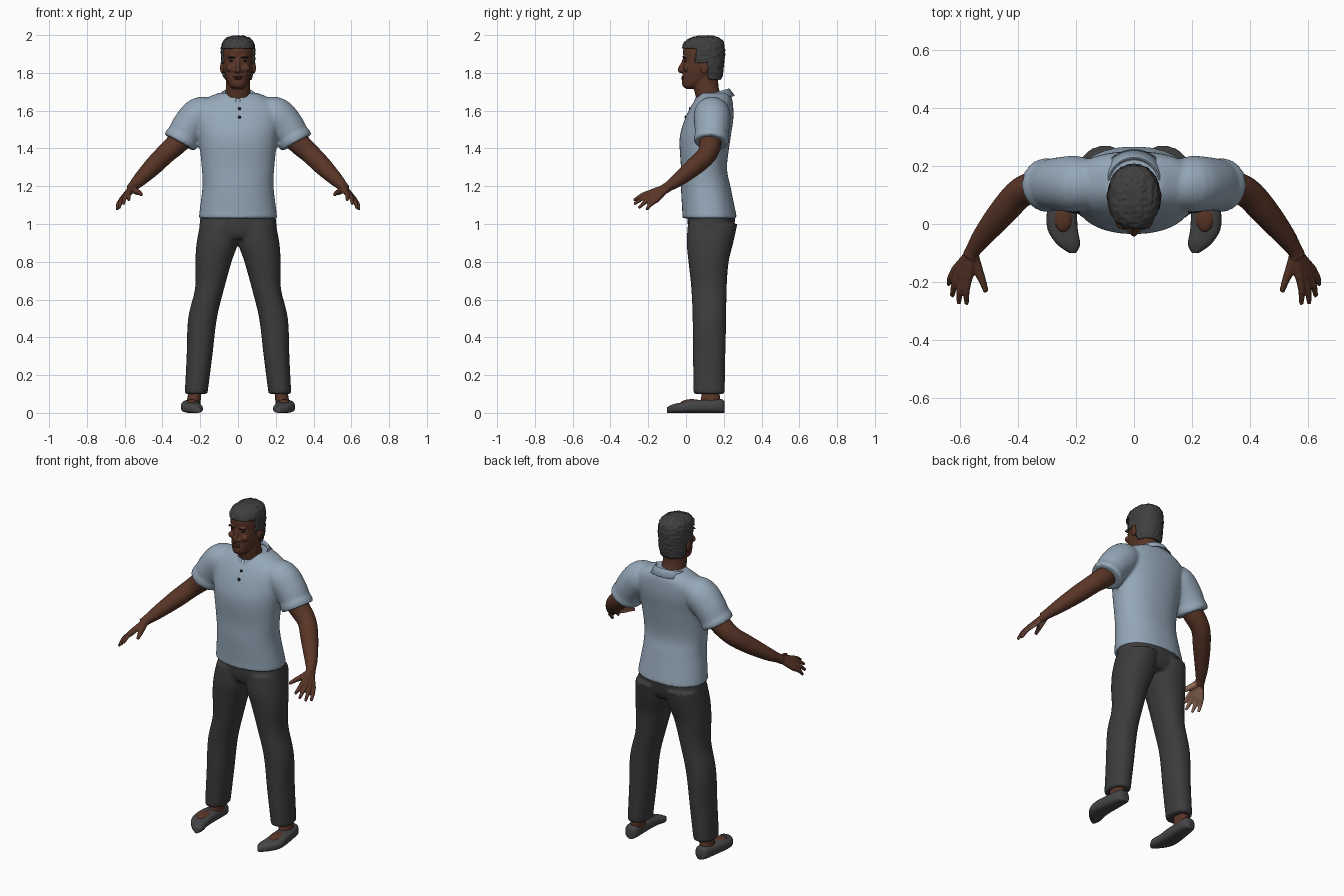
import bpy, bmesh, math
from mathutils import Vector, noise

if "Cube" in bpy.data.objects:
    bpy.data.objects.remove(bpy.data.objects["Cube"])


def material(name, r, g, b):
    m = bpy.data.materials.new(name)
    m.use_nodes = True
    m.diffuse_color = (r, g, b, 1)
    bsdf = m.node_tree.nodes["Principled BSDF"]
    bsdf.inputs["Base Color"].default_value = (r, g, b, 1)
    bsdf.inputs["Roughness"].default_value = 0.8
    return m


SHIRT = material("shirt blue grey", 0.30, 0.39, 0.48)
PANTS = material("trouser charcoal", 0.045, 0.045, 0.045)
SKIN = material("brown skin", 0.10, 0.036, 0.02)
PALM = material("light palm", 0.33, 0.17, 0.11)
HAIR = material("hair grey black", 0.05, 0.05, 0.05)
SHOE = material("shoe grey", 0.06, 0.06, 0.062)
DARK = material("button and eye black", 0.01, 0.01, 0.012)
LIPS = material("lip brown", 0.085, 0.028, 0.02)


def resample(rows, k):
    """Smooth interpolation through rows of equal-length tuples."""
    out = []
    for i in range(len(rows) - 1):
        a, b, c, d = (rows[max(0, min(len(rows) - 1, i + j))] for j in (-1, 0, 1, 2))
        for s in range(k):
            t = s / k
            out.append([q + t / 2 * (r - p + t * (2 * p - 5 * q + 4 * r - e + t * (3 * (q - r) + e - p)))
                        for p, q, r, e in zip(a, b, c, d)])
    return out + [list(rows[-1])]


def skin_rings(bm, rings):
    """Bridge rings of points and cap both ends."""
    vs = [[bm.verts.new(p) for p in ring] for ring in rings]
    n = len(vs[0])
    for a, b in zip(vs, vs[1:]):
        for i in range(n):
            j = (i + 1) % n
            bm.faces.new((a[i], a[j], b[j], b[i]))
    bm.faces.new(vs[0])
    bm.faces.new(vs[-1])


def oval(n, p):
    pts = []
    for i in range(n):
        c, s = math.cos(math.tau * i / n), math.sin(math.tau * i / n)
        pts.append((math.copysign(abs(c) ** (2 / p), c), math.copysign(abs(s) ** (2 / p), s)))
    return pts


def stack(bm, rows, side=1, n=40, p=2.2, k=5):
    """Level rings: height, front y, back y, half width, centre x."""
    rings = []
    for z, y0, y1, rx, cx in resample(rows, k):
        rings.append([(side * (cx + rx * c), (y0 + y1) / 2 + (y1 - y0) / 2 * s, z) for c, s in oval(n, p)])
    skin_rings(bm, rings)


def tube(bm, rows, side=1, n=20, k=4):
    """Round rings square to a path: x, y, z, radius."""
    rows = resample(rows, k)
    pts = [Vector(r[:3]) for r in rows]
    rings = []
    for i, r in enumerate(rows):
        d = (pts[min(i + 1, len(pts) - 1)] - pts[max(i - 1, 0)]).normalized()
        u = d.cross(Vector((0, 1, 0.3))).normalized()
        v = d.cross(u)
        ring = [pts[i] + r[3] * (u * c + v * s) for c, s in oval(n, 2)]
        rings.append([(side * q.x, q.y, q.z) for q in ring])
    skin_rings(bm, rings)


def ball(bm, centre, size):
    made = bmesh.ops.create_uvsphere(bm, u_segments=20, v_segments=12, radius=1)["verts"]
    for v in made:
        v.co = Vector(centre) + Vector(a * b for a, b in zip(v.co, size))


def finish(name, bm, mats, voxel=0, smooth=0, angle=60):
    bmesh.ops.recalc_face_normals(bm, faces=bm.faces)
    me = bpy.data.meshes.new(name)
    bm.to_mesh(me)
    bm.free()
    ob = bpy.data.objects.new(name, me)
    bpy.context.collection.objects.link(ob)
    for m in mats:
        me.materials.append(m)
    bpy.ops.object.select_all(action="DESELECT")
    ob.select_set(True)
    bpy.context.view_layer.objects.active = ob
    if voxel:
        mod = ob.modifiers.new("fuse", "REMESH")
        mod.mode, mod.voxel_size = "VOXEL", voxel
        bpy.ops.object.modifier_apply(modifier="fuse")
    if smooth:
        mod = ob.modifiers.new("relax", "SMOOTH")
        mod.factor, mod.iterations = 0.5, smooth
        bpy.ops.object.modifier_apply(modifier="relax")
    bpy.ops.object.shade_smooth_by_angle(angle=math.radians(angle))
    return ob


def front_of(ob, x, z):
    """Front surface y of an object at x, z."""
    return ob.ray_cast(Vector((x, -1, z)), Vector((0, 1, 0)))[1].y


# Shirt body and sleeves
bm = bmesh.new()
stack(bm, [(1.03, -.02, .27, .208, 0), (1.07, -.02, .262, .203, 0), (1.2, -.027, .235, .188, 0),
           (1.3, -.027, .217, .192, 0), (1.45, -.034, .235, .208, 0), (1.55, -.008, .25, .225, 0),
           (1.62, .025, .25, .225, 0), (1.665, .055, .243, .17, 0), (1.695, .08, .225, .1, 0)], n=64)
for s in (1, -1):
    tube(bm, [(.14, .135, 1.585, .085), (.2, .138, 1.575, .097), (.255, .138, 1.52, .093),
              (.29, .136, 1.465, .088), (.296, .135, 1.455, .093), (.31, .133, 1.43, .091)], s, n=32)
shirt = finish("shirt", bm, [SHIRT], .009, 4)

# Turned-down collar, longer at its front points
bm = bmesh.new()
rows = []
for i in range(41):
    t = -math.pi / 2 + .12 + (math.tau - .24) * i / 40
    c, s = math.cos(t), math.sin(t)
    z = 1.685 + .025 * s
    drop = .03 + .03 * max(0, -s) ** 6
    rows.append([bm.verts.new((r * c, .14 + r * s, h)) for r, h in
                 ((.08, z - .02), (.085, z + .006), (.09, z + .008), (.118, z - drop))])
for a, b in zip(rows, rows[1:]):
    for j in range(3):
        bm.faces.new((a[j], b[j], b[j + 1], a[j + 1]))
collar = finish("collar", bm, [SHIRT])
collar.modifiers.new("thickness", "SOLIDIFY").thickness = .006

# Buttons down the chest
bm = bmesh.new()
for z in (1.61, 1.565):
    ball(bm, (.008, front_of(shirt, .008, z), z), (.009, .005, .009))
finish("buttons", bm, [DARK])

# Trousers
bm = bmesh.new()
stack(bm, [(.92, .03, .225, .18, 0), (.96, .012, .25, .205, 0), (1.045, .008, .262, .198, 0)], n=56)
for s in (1, -1):
    stack(bm, [(.1, .04, .205, .06, .222), (.3, .037, .208, .068, .204), (.5, .035, .213, .076, .188),
               (.66, .028, .215, .077, .15), (.8, .013, .226, .096, .13),
               (.9, .004, .25, .109, .11), (1.0, .01, .272, .1, .1)], s)
finish("trousers", bm, [PANTS], .009, 4)

# Arms and hands
wrist = (.555, -.09, 1.20, .027)
fingers = [((.572, -.185, 1.168), (.578, -.277, 1.125)), ((.590, -.187, 1.153), (.605, -.275, 1.105)),
           ((.606, -.178, 1.138), (.628, -.25, 1.085)), ((.618, -.16, 1.125), (.640, -.21, 1.075))]
for s, label in ((1, "left"), (-1, "right")):
    bm = bmesh.new()
    tube(bm, [(.25, .135, 1.52, .06), (.31, .13, 1.44, .06), (.385, .112, 1.37, .053),
              (.45, .045, 1.305, .049), (.52, -.04, 1.235, .037), wrist, (.565, -.11, 1.188, .028)], s)
    for base, tip in fingers:
        mid = Vector(base).lerp(Vector(tip), .5) + Vector((.004, 0, .006))
        tube(bm, [wrist[:3] + (.018,), base + (.016,)], s, n=12)
        tube(bm, [base + (.0145,), tuple(mid) + (.012,), tip + (.008,)], s, n=12)
    tube(bm, [(.555, -.11, 1.185, .02), (.538, -.16, 1.172, .017),
              (.522, -.2, 1.165, .013), (.511, -.235, 1.155, .009)], s, n=12)
    arm = finish(label + "_arm", bm, [SKIN, PALM], .005, 2)
    inner = Vector((-.55 * s, .27, -.79))
    for f in arm.data.polygons:
        if f.center.y < -.11 and f.normal.dot(inner) > .45:
            f.material_index = 1

# Head, neck, nose, brow and ears
bm = bmesh.new()
stack(bm, [(1.6, .07, .21, .07, 0), (1.68, .05, .185, .067, 0), (1.73, .04, .172, .064, 0),
           (1.8, .04, .17, .062, 0)])
stack(bm, [(1.716, .0, .05, .026, 0), (1.733, -.019, .1, .046, 0), (1.77, -.02, .15, .063, 0),
           (1.82, -.016, .18, .076, 0), (1.87, -.012, .188, .08, 0), (1.92, -.016, .19, .08, 0),
           (1.96, .005, .18, .068, 0), (1.98, .05, .14, .04, 0)], p=2.1)
tube(bm, [(0, -.006, 1.875, .01), (0, -.02, 1.845, .01), (0, -.031, 1.817, .013), (0, -.022, 1.803, .011)])
for s in (1, -1):
    ball(bm, (.016 * s, -.016, 1.812), (.012, .012, .009))
    ball(bm, (.032 * s, -.006, 1.885), (.026, .012, .008))
    ball(bm, (.04 * s, .002, 1.825), (.025, .016, .02))
    ball(bm, (.084 * s, .098, 1.828), (.011, .022, .034))
head = finish("head", bm, [SKIN], .004, 3)

# Lips
bm = bmesh.new()
for z, w in ((1.779, .026), (1.769, .022)):
    ball(bm, (0, front_of(head, 0, z) + .003, z), (w, .009, .006))
finish("lips", bm, [LIPS])

# Eyes and eyebrows
bm = bmesh.new()
for s in (1, -1):
    ball(bm, (.032 * s, front_of(head, .032 * s, 1.862) + .001, 1.862), (.014, .004, .005))
    for x in (.022, .034, .046):
        z = 1.885 - abs(x - .034) * .15
        ball(bm, (x * s, front_of(head, x * s, z) + .001, z), (.009, .003, .004))
finish("eyes_and_eyebrows", bm, [DARK])

# Short curly hair, trimmed at the face, ears and nape
bm = bmesh.new()
stack(bm, [(1.735, .08, .17, .058, 0), (1.78, .02, .192, .077, 0), (1.82, 0, .198, .086, 0),
           (1.87, -.018, .204, .089, 0), (1.92, -.022, .206, .09, 0), (1.96, -.01, .2, .083, 0),
           (1.984, .022, .18, .062, 0), (1.997, .07, .14, .025, 0)], n=80, k=9)
bm.normal_update()
for v in bm.verts:
    v.co += v.normal * noise.noise(v.co * 75) * .005


def bald(c):
    return not (c.z > 1.932 or (c.y > .05 and c.z > 1.855) or (c.y > .115 and c.z > 1.765))


bmesh.ops.delete(bm, geom=[f for f in bm.faces if bald(f.calc_center_median())], context="FACES")
hair = finish("hair", bm, [HAIR])
hair.modifiers.new("thickness", "SOLIDIFY").thickness = .018

# Feet and slip-on shoes
for s, label in ((1, "left"), (-1, "right")):
    bm = bmesh.new()
    rings = []
    for y, cx, rx, top in resample([(.205, .235, .018, .055), (.19, .237, .038, .072), (.12, .243, .046, .07),
                                    (.04, .249, .052, .068), (-.02, .246, .052, .056),
                                    (-.07, .226, .04, .045), (-.1, .212, .012, .03)], 4):
        rings.append([(s * (cx + rx * c), y, top / 2 + .003 + top / 2 * h) for c, h in oval(28, 2.8)])
    skin_rings(bm, rings)
    bmesh.ops.translate(bm, verts=bm.verts, vec=(0, 0, -.003))
    finish(label + "_shoe", bm, [SHOE])
    bm = bmesh.new()
    stack(bm, [(.04, .07, .185, .038, .237), (.08, .08, .18, .036, .232), (.14, .085, .175, .035, .225)], s)
    ball(bm, (.245 * s, .03, .05), (.036, .06, .023))
    finish(label + "_foot", bm, [SKIN], .005, 2)
